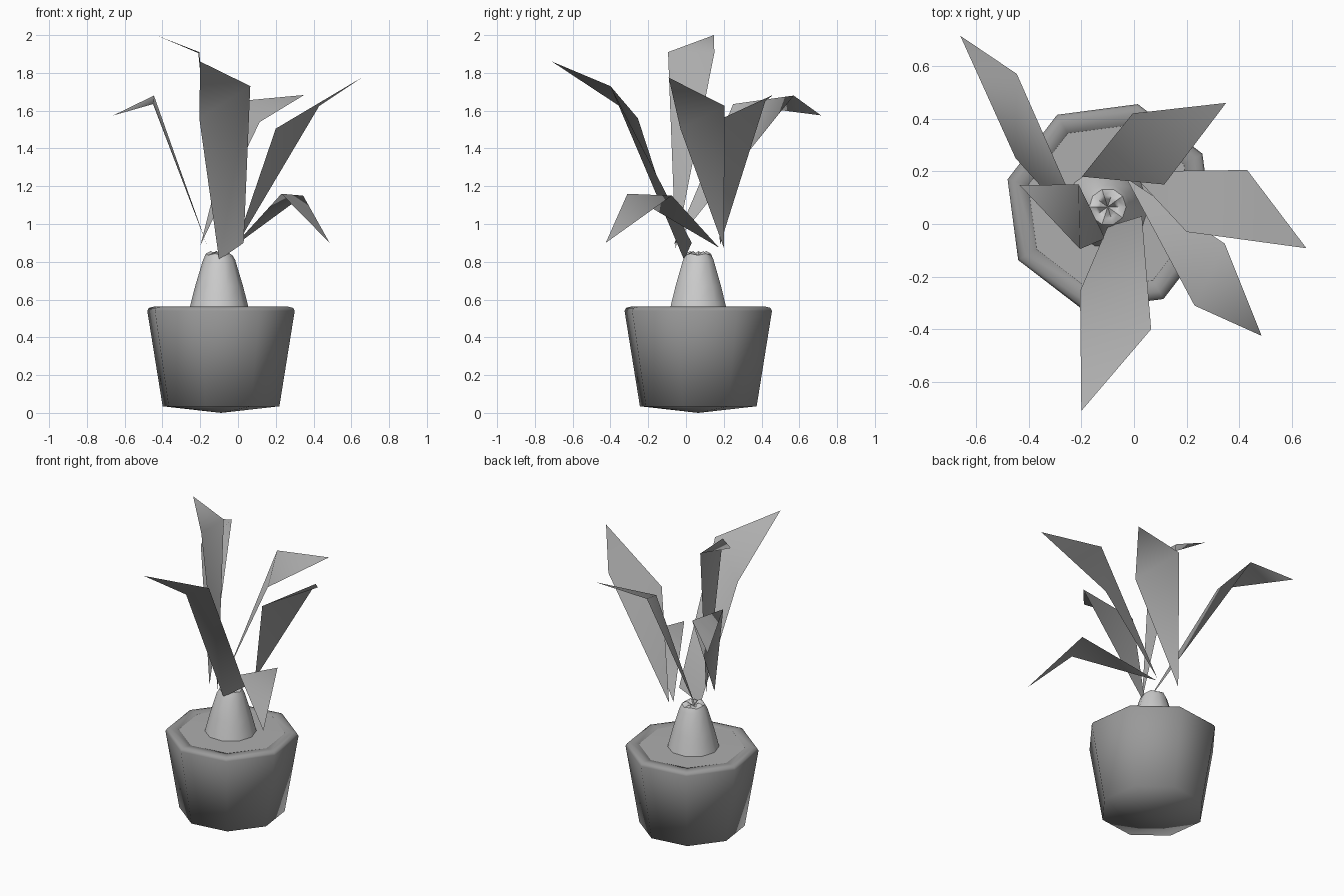
import bpy, math

if "Cube" in bpy.data.objects:
    bpy.data.objects.remove(bpy.data.objects["Cube"])

CX, CY = -0.09, 0.065   # pot axis


def grey(name, v):
    m = bpy.data.materials.new(name)
    m.diffuse_color = (v, v, v, 1)
    m.use_nodes = True
    m.node_tree.nodes["Principled BSDF"].inputs["Base Color"].default_value = m.diffuse_color
    return m


POT, SOIL, STEM, LEAF = grey("pot", 0.32), grey("soil", 0.42), grey("stem", 0.9), grey("leaf", 0.42)


def make(name, verts, faces, mat, angle=180):
    me = bpy.data.meshes.new(name)
    me.from_pydata(verts, [], faces)
    me.validate()
    me.update()
    me.materials.append(mat)
    ob = bpy.data.objects.new(name, me)
    bpy.context.collection.objects.link(ob)
    bpy.ops.object.select_all(action='DESELECT')
    ob.select_set(True)
    bpy.context.view_layer.objects.active = ob
    bpy.ops.object.shade_smooth_by_angle(angle=math.radians(angle))
    return ob


def lathe(name, rings, start, end, mat, n=8, offset=30, center=(CX, CY), jag=None, angle=180):
    """Revolve (radius, z) rings between two pole heights; jag lifts alternate points of a ring."""
    jag = jag or {}
    verts, faces = [], []
    for i, (r, z) in enumerate(rings):
        for k in range(n):
            a = math.radians(offset) + 2 * math.pi * k / n
            dz = jag.get(i, 0) * (k % 2)
            verts.append((center[0] + r * math.cos(a), center[1] + r * math.sin(a), z + dz))
    for i in range(len(rings) - 1):
        for k in range(n):
            l = (k + 1) % n
            faces.append((i * n + k, i * n + l, (i + 1) * n + l, (i + 1) * n + k))
    last = (len(rings) - 1) * n
    if start is not None:
        verts.append((*center, start))
        faces += [(len(verts) - 1, (k + 1) % n, k) for k in range(n)]
    if end is not None:
        verts.append((*center, end))
        faces += [(len(verts) - 1, last + k, last + (k + 1) % n) for k in range(n)]
    return make(name, verts, faces, mat, angle)


# Octagonal pot with a shallow pointed underside and rolled rim
lathe("pot", [(0.32, 0.035), (0.404, 0.54), (0.395, 0.556), (0.37, 0.562),
              (0.325, 0.558), (0.315, 0.53)], 0.0, None, POT)

# Soil, almost level with the rim
lathe("soil", [(0.323, 0.555)], None, 0.557, SOIL)

# Stem with a ragged cut crown
lathe("stem", [(0.16, 0.54), (0.15, 0.58), (0.127, 0.67), (0.085, 0.81), (0.07, 0.835),
               (0.045, 0.835), (0.03, 0.82)], None, 0.825, STEM,
      n=10, offset=0, center=(-0.1, 0.065), jag={4: 0.008, 5: 0.022, 6: 0.03}, angle=50)

# Leaves: base point(s), the two corners of the fold, tip
leaves = {
    "leaf_front": ([(-0.10, -0.01, 0.81), (0.03, 0.03, 0.90)],
                   (0.065, -0.40, 1.73), (-0.205, -0.255, 1.56), (-0.20, -0.71, 1.86)),
    "leaf_back_left": ([(-0.165, -0.065, 0.89)],
                       (-0.445, 0.57, 1.68), (-0.45, 0.25, 1.635), (-0.66, 0.715, 1.575)),
    "leaf_left": ([(-0.11, -0.055, 0.87)],
                  (-0.205, -0.095, 1.91), (-0.21, 0.15, 1.905), (-0.435, 0.148, 2.0)),
    "leaf_back_right": ([(-0.198, 0.18, 0.89)],
                        (-0.005, 0.42, 1.65), (0.115, 0.15, 1.54), (0.35, 0.46, 1.683)),
    "leaf_right": ([(-0.015, 0.20, 0.875)],
                   (0.43, 0.205, 1.625), (0.20, -0.03, 1.505), (0.655, -0.092, 1.775)),
    "leaf_front_right": ([(-0.03, 0.175, 0.875)],
                         (0.23, -0.31, 1.16), (0.345, -0.075, 1.15), (0.485, -0.425, 0.90)),
}
for name, (base, m1, m2, tip) in leaves.items():
    n = len(base)
    make(name, base + [m1, m2, tip],
         [tuple(range(n)) + (n, n + 1), (n + 1, n, n + 2)], LEAF)
